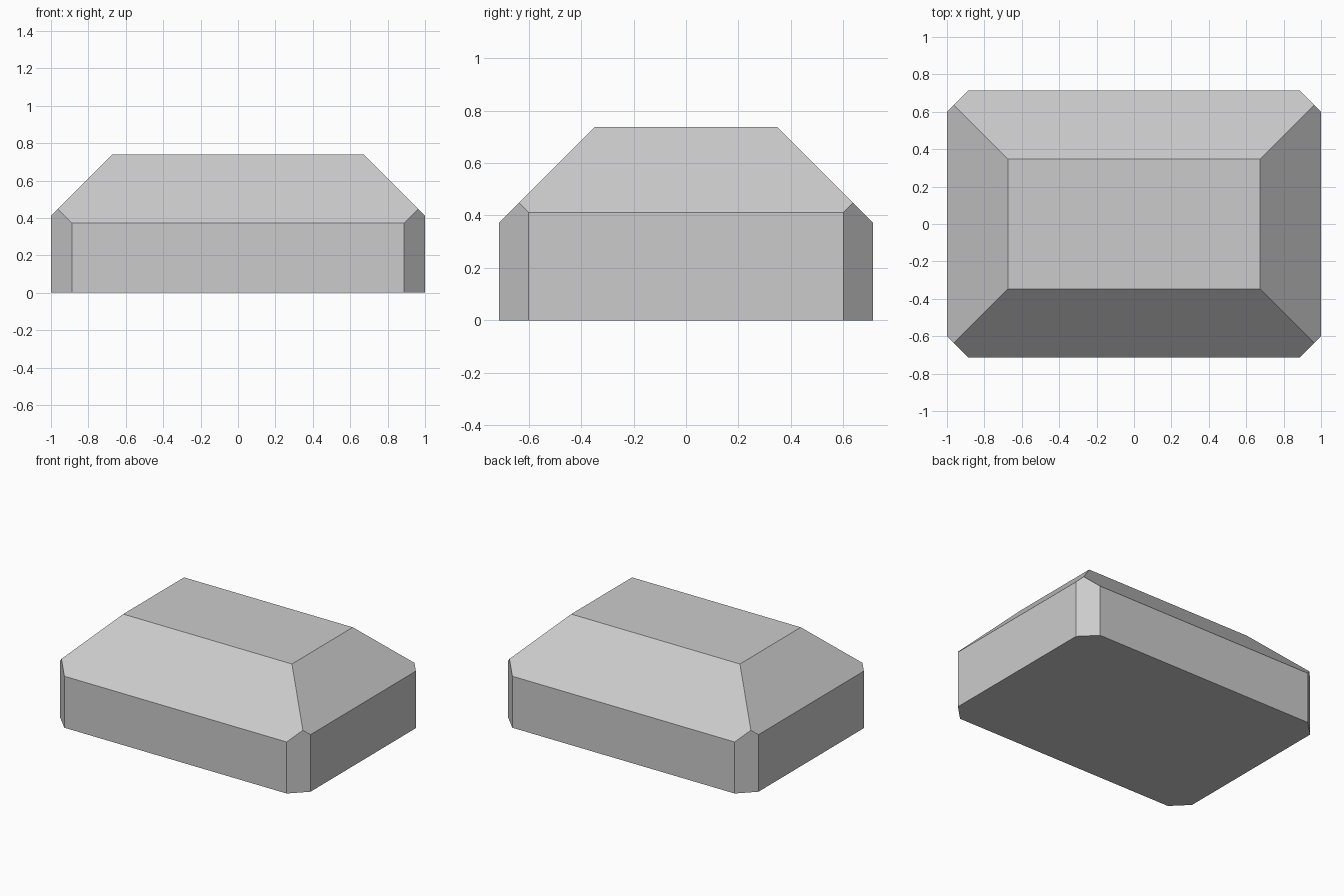
import bpy, bmesh
from mathutils import Vector

if "Cube" in bpy.data.objects:
    bpy.data.objects.remove(bpy.data.objects["Cube"])

HALF_X, HALF_Y, HEIGHT = 1.0, 0.713, 0.738

# Base block standing on the ground
bm = bmesh.new()
bmesh.ops.create_cube(bm, size=1)
bmesh.ops.scale(bm, vec=(2 * HALF_X, 2 * HALF_Y, HEIGHT), verts=bm.verts)
bmesh.ops.translate(bm, vec=(0, 0, HEIGHT / 2), verts=bm.verts)


def cut(normal, distance):
    """Slice off everything beyond normal . p = distance and cap the cut."""
    n = Vector(normal)
    res = bmesh.ops.bisect_plane(
        bm, geom=bm.verts[:] + bm.edges[:] + bm.faces[:],
        plane_co=n * (distance / n.length_squared), plane_no=n,
        clear_outer=True)
    edges = [e for e in res["geom_cut"] if isinstance(e, bmesh.types.BMEdge)]
    bmesh.ops.contextual_create(bm, geom=edges)


for s in (-1, 1):
    # Chamfered vertical corners
    for t in (-1, 1):
        cut((s, t, 0), 1.601)
    # Sloped ends, then sloped front and back
    cut((s, 0, 1), 1.412)
    cut((0, s, 1), 1.085)

bmesh.ops.recalc_face_normals(bm, faces=bm.faces)
mesh = bpy.data.meshes.new("chamfered_block")
bm.to_mesh(mesh)
bm.free()
bpy.context.collection.objects.link(bpy.data.objects.new("chamfered_block", mesh))
